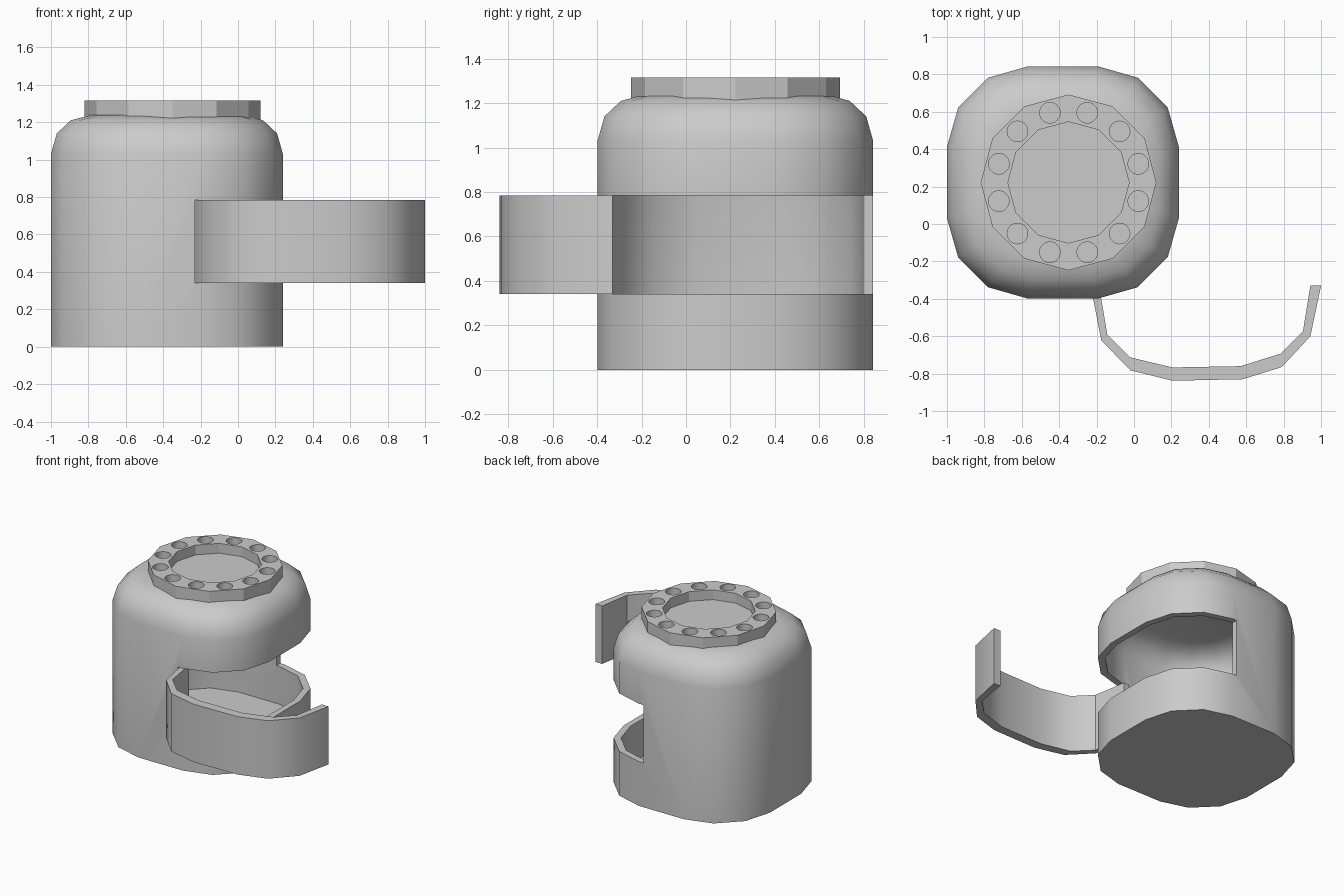
import bpy, bmesh
from math import cos, sin, pi, radians

if "Cube" in bpy.data.objects:
    bpy.data.objects.remove(bpy.data.objects["Cube"])

CX, CY = -0.38, 0.222


def make_object(name, bm):
    bmesh.ops.recalc_face_normals(bm, faces=bm.faces)
    mesh = bpy.data.meshes.new(name)
    bm.to_mesh(mesh)
    bm.free()
    ob = bpy.data.objects.new(name, mesh)
    bpy.context.collection.objects.link(ob)
    return ob


def loft(bm, rings):
    """Bridge stacked rings of points and cap both ends."""
    loops = [[bm.verts.new(p) for p in ring] for ring in rings]
    n = len(loops[0])
    for a, b in zip(loops, loops[1:]):
        for i in range(n):
            j = (i + 1) % n
            bm.faces.new((a[i], a[j], b[j], b[i]))
    bm.faces.new(loops[0][::-1])
    bm.faces.new(loops[-1])


def prism(bm, outline, z0, z1):
    loft(bm, [[(x, y, z) for x, y in outline] for z in (z0, z1)])


def circle(cx, cy, r, n):
    return [(cx + r * cos(2 * pi * i / n), cy + r * sin(2 * pi * i / n)) for i in range(n)]


def cut(ob, cutter):
    mod = ob.modifiers.new("cut", 'BOOLEAN')
    mod.operation = 'DIFFERENCE'
    mod.solver = 'EXACT'
    mod.object = cutter
    cutter.hide_render = True
    bpy.context.view_layer.objects.active = ob
    bpy.ops.object.modifier_apply(modifier=mod.name)
    bpy.data.objects.remove(cutter)


def smooth(ob, angle):
    bpy.ops.object.select_all(action='DESELECT')
    ob.select_set(True)
    bpy.context.view_layer.objects.active = ob
    bpy.ops.object.shade_smooth_by_angle(angle=radians(angle))


# Rounded-square cross-section, repeated for each quarter
quarter = [(0.62, 0.19), (0.56, 0.40), (0.40, 0.56), (0.19, 0.62)]
section = []
for k in range(4):
    for x, y in quarter:
        for _ in range(k):
            x, y = -y, x
        section.append((x, y))


def body_rings(profile):
    return [[(CX + x * s, CY + y * s, z) for x, y in section] for s, z in profile]


# Hollow body with a rounded shoulder
bm = bmesh.new()
loft(bm, body_rings([(1, 0), (1, 1.03), (0.95, 1.14), (0.83, 1.21), (0.66, 1.238)]))
loft(bm, body_rings([(0.925, 0.05), (0.925, 1.01), (0.88, 1.10), (0.77, 1.16), (0.62, 1.185)]))
body = make_object("body", bm)
# The inner skin faces the cavity
inner = {v.index for v in body.data.vertices if v.index >= 5 * len(section)}
bm = bmesh.new()
bm.from_mesh(body.data)
bm.verts.ensure_lookup_table()
bm.normal_update()
shell = [f for f in bm.faces if f.verts[0].index in inner]
floor = min(shell, key=lambda f: f.calc_center_median().z)
if floor.normal.z < 0:
    bmesh.ops.reverse_faces(bm, faces=shell)
bm.to_mesh(body.data)
bm.free()

# Wide opening on the right side
bm = bmesh.new()
prism(bm, [(-0.23, -1), (1, -1), (1, 1.2), (-0.23, 1.2)], 0.34, 0.785)
cut(body, make_object("opening_cutter", bm))
smooth(body, 35)

# Curved door panel swung open in front
outer = [(-0.232, -0.33), (-0.175, -0.622), (-0.02, -0.782), (0.205, -0.838),
         (0.58, -0.83), (0.79, -0.765), (0.943, -0.60), (1.0, -0.33)]
inside = [(0.943, -0.33), (0.903, -0.575), (0.785, -0.693), (0.57, -0.76),
          (0.205, -0.767), (-0.02, -0.713), (-0.143, -0.59), (-0.187, -0.33)]
bm = bmesh.new()
prism(bm, outer + inside, 0.34, 0.785)
door = make_object("door_panel", bm)
smooth(door, 35)

# Twelve-sided dial on top, with a recessed centre and a circle of holes
DX = -0.35
bm = bmesh.new()
prism(bm, circle(DX, CY, 0.47, 12), 1.195, 1.315)
dial = make_object("top_dial", bm)
bm = bmesh.new()
prism(bm, circle(DX, CY, 0.324, 12), 1.24, 1.4)
for hx, hy in [(DX + 0.386 * cos(a), CY + 0.386 * sin(a))
               for a in (radians(15 + 30 * i) for i in range(12))]:
    prism(bm, circle(hx, hy, 0.055, 24), 1.24, 1.4)
cut(dial, make_object("dial_cutter", bm))
smooth(dial, 25)
